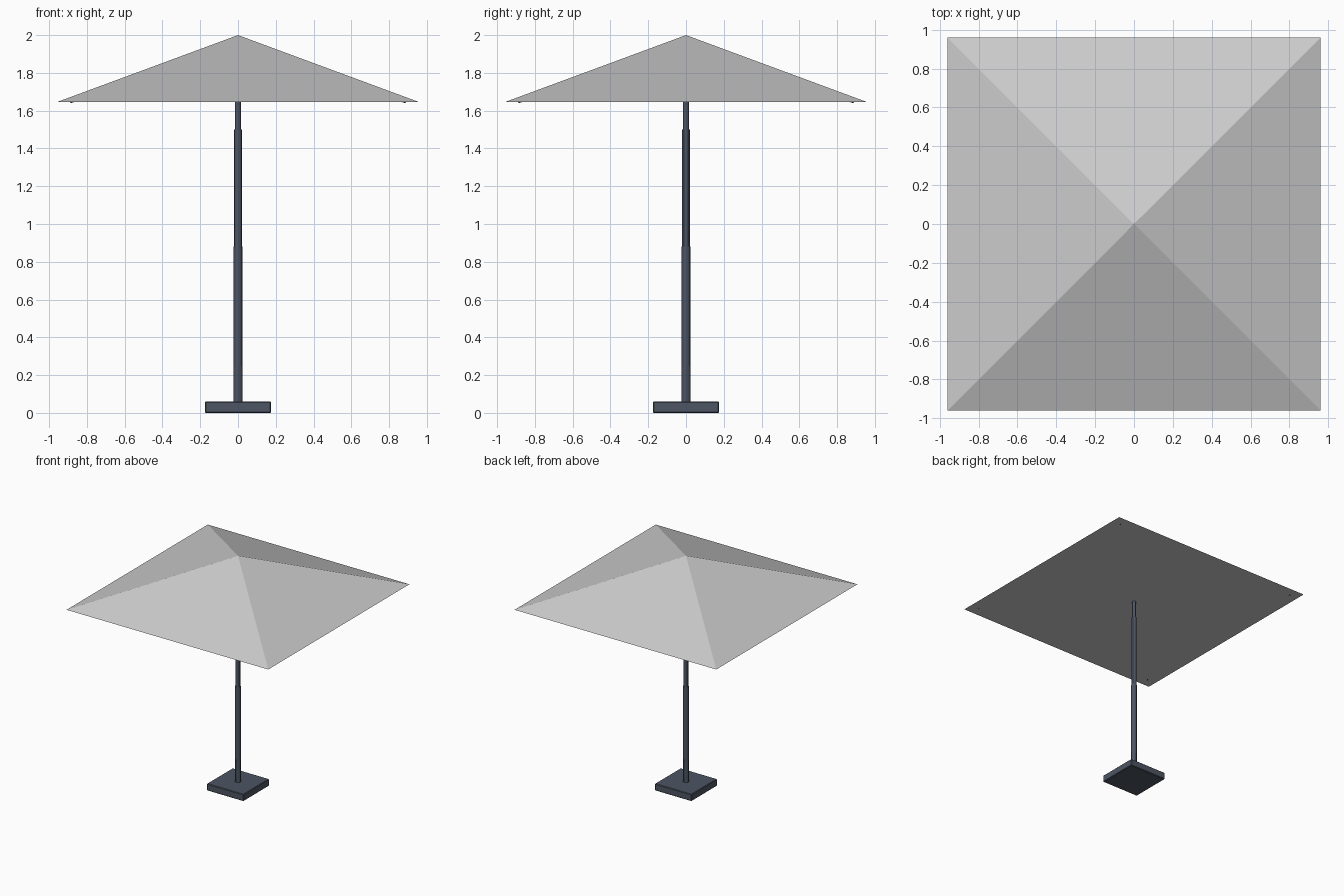
import bpy
import bmesh
from mathutils import Vector

if "Cube" in bpy.data.objects:
    bpy.data.objects.remove(bpy.data.objects["Cube"])

dark = bpy.data.materials.new("dark_metal")
dark.diffuse_color = (0.075, 0.09, 0.125, 1)
dark.use_nodes = True
dark.node_tree.nodes["Principled BSDF"].inputs["Base Color"].default_value = dark.diffuse_color


def rod(name, a, b, radius, sides=12):
    """Straight round bar between two points."""
    a, b = Vector(a), Vector(b)
    d = b - a
    bpy.ops.mesh.primitive_cylinder_add(vertices=sides, radius=radius, depth=d.length,
                                        location=(a + b) / 2)
    ob = bpy.context.object
    ob.rotation_euler = d.to_track_quat('Z', 'Y').to_euler()
    ob.name = name
    ob.data.materials.append(dark)
    bpy.ops.object.shade_smooth_by_angle()
    return ob


# Square weighted base with softened edges
bpy.ops.mesh.primitive_cube_add(size=1, location=(0, 0, 0.03))
base = bpy.context.object
base.name = "base"
base.dimensions = (0.35, 0.35, 0.06)
bpy.ops.object.transform_apply(location=False, rotation=False, scale=True)
base.data.materials.append(dark)
bevel = base.modifiers.new("bevel", 'BEVEL')
bevel.width = 0.005
bevel.segments = 1

# Stepped pole: socket, lower tube, middle tube, upper tube
z = 0.055
for name, top, r in (("pole_socket", 0.25, 0.025), ("pole_lower", 0.88, 0.0225),
                     ("pole_middle", 1.5, 0.020), ("pole_upper", 1.96, 0.017)):
    rod(name, (0, 0, z), (0, 0, top), r)
    z = top

# Canopy: closed four-sided pyramid
W, Z0, Z1 = 0.96, 1.645, 2.0
bm = bmesh.new()
corners = [bm.verts.new((x * W, y * W, Z0)) for x, y in ((-1, -1), (1, -1), (1, 1), (-1, 1))]
apex = bm.verts.new((0, 0, Z1))
for i in range(4):
    bm.faces.new((corners[i], corners[(i + 1) % 4], apex))
bm.faces.new(corners[::-1])
mesh = bpy.data.meshes.new("canopy")
bm.to_mesh(mesh)
bm.free()
canopy = bpy.data.objects.new("canopy", mesh)
bpy.context.collection.objects.link(canopy)

# Diagonal ribs under the ridges, tips showing below the canopy
for x in (-1, 1):
    for y in (-1, 1):
        rod("canopy_rib", (0, 0, 1.95), (x * 0.885, y * 0.885, 1.648), 0.008, 8)
